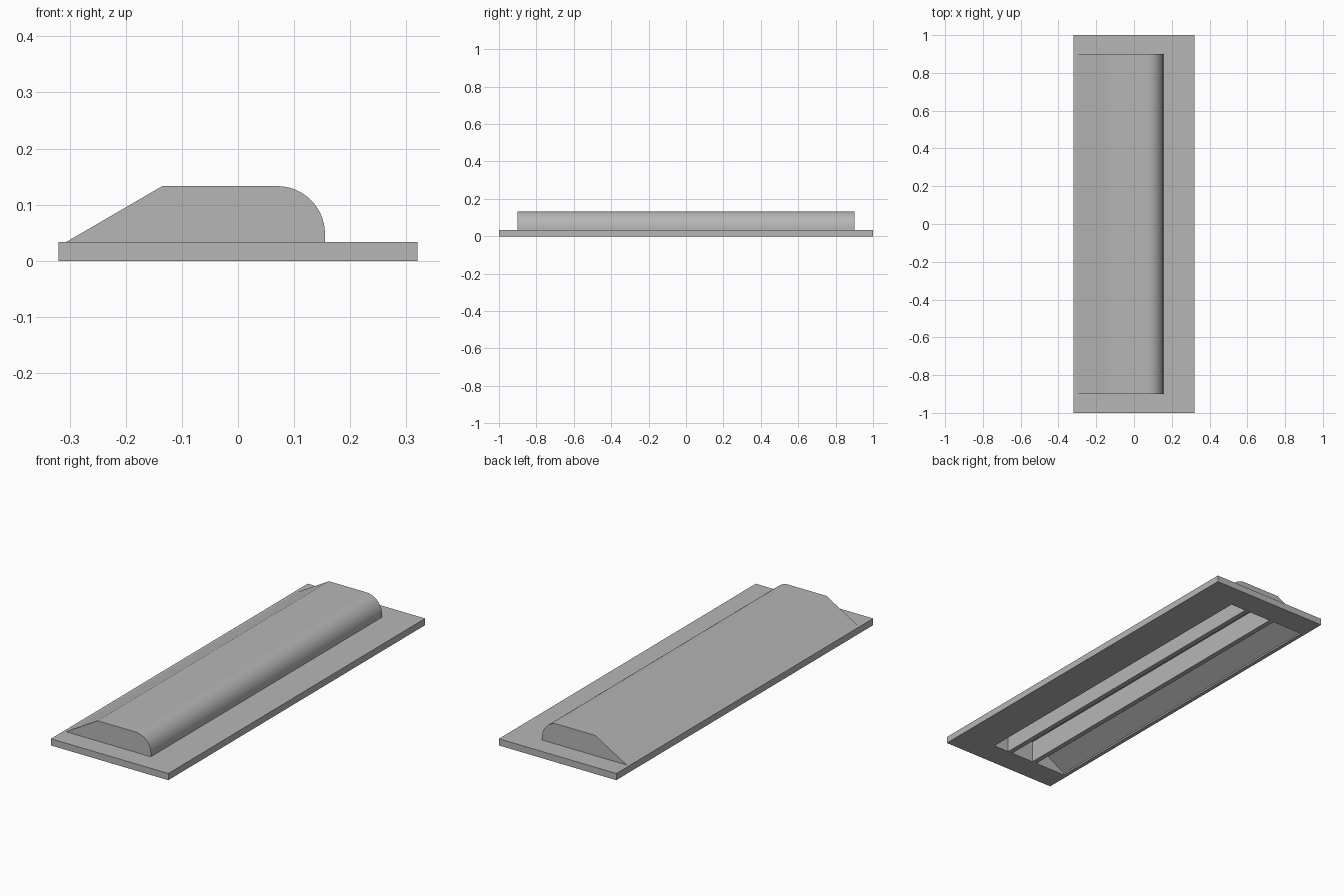
import bpy
import bmesh
from math import cos, sin, pi, radians

default = bpy.data.objects.get("Cube")
if default:
    bpy.data.objects.remove(default, do_unlink=True)

# Material
grey = bpy.data.materials.new("plain_grey")
grey.use_nodes = True
colour = (0.47, 0.47, 0.47, 1)
grey.diffuse_color = colour
grey.node_tree.nodes["Principled BSDF"].inputs["Base Color"].default_value = colour

PLATE_TOP = 0.033
WALL = 0.025


def prism(name, profile, half_length):
    """Extrude an x-z profile along y, centred on y = 0."""
    bm = bmesh.new()
    face = bm.faces.new([bm.verts.new((x, -half_length, z)) for x, z in profile])
    extruded = bmesh.ops.extrude_face_region(bm, geom=[face])
    verts = [v for v in extruded["geom"] if isinstance(v, bmesh.types.BMVert)]
    bmesh.ops.translate(bm, verts=verts, vec=(0, 2 * half_length, 0))
    bmesh.ops.recalc_face_normals(bm, faces=bm.faces)
    mesh = bpy.data.meshes.new(name)
    bm.to_mesh(mesh)
    bm.free()
    mesh.materials.append(grey)
    obj = bpy.data.objects.new(name, mesh)
    bpy.context.collection.objects.link(obj)
    return obj


def box_profile(x0, x1, z0, z1):
    return [(x0, z0), (x1, z0), (x1, z1), (x0, z1)]


def arc(radius, steps=14):
    """Quarter round from the vertical side up to the flat top."""
    return [(0.07 + radius * cos(pi / 2 * i / steps),
             0.048 + radius * sin(pi / 2 * i / steps)) for i in range(steps + 1)]


def activate(obj):
    bpy.ops.object.select_all(action="DESELECT")
    obj.select_set(True)
    bpy.context.view_layer.objects.active = obj


# Base plate and raised cover with one sloped and one rounded side
plate = prism("base_plate", box_profile(-0.32, 0.32, 0, PLATE_TOP), 1.0)
cover = prism("cover", [(-0.307, PLATE_TOP), (0.155, PLATE_TOP)] + arc(0.085)
              + [(-0.135, 0.133)], 0.9)

# Hollow underside, parallel to the outer skin
cavity = prism("cavity_cutter", [(-0.3, -0.02), (0.13, -0.02)] + arc(0.085 - WALL)
               + [(-0.127, 0.108), (-0.3, 0.008)], 0.9 - WALL)
cavity.hide_render = True
for part in (plate, cover):
    activate(part)
    cut = part.modifiers.new("hollow", "BOOLEAN")
    cut.operation = "DIFFERENCE"
    cut.solver = "EXACT"
    cut.object = cavity
    bpy.ops.object.modifier_apply(modifier=cut.name)
bpy.data.objects.remove(cavity, do_unlink=True)

# Lengthwise stiffening ribs inside the hollow
for name, x in (("right_rib", -0.13), ("left_rib", 0.02)):
    prism(name, box_profile(x, x + WALL, 0, 0.112), 0.9 - WALL)

# Smooth the rounded side, keep creases sharp
activate(cover)
bpy.ops.object.shade_smooth_by_angle(angle=radians(20))
